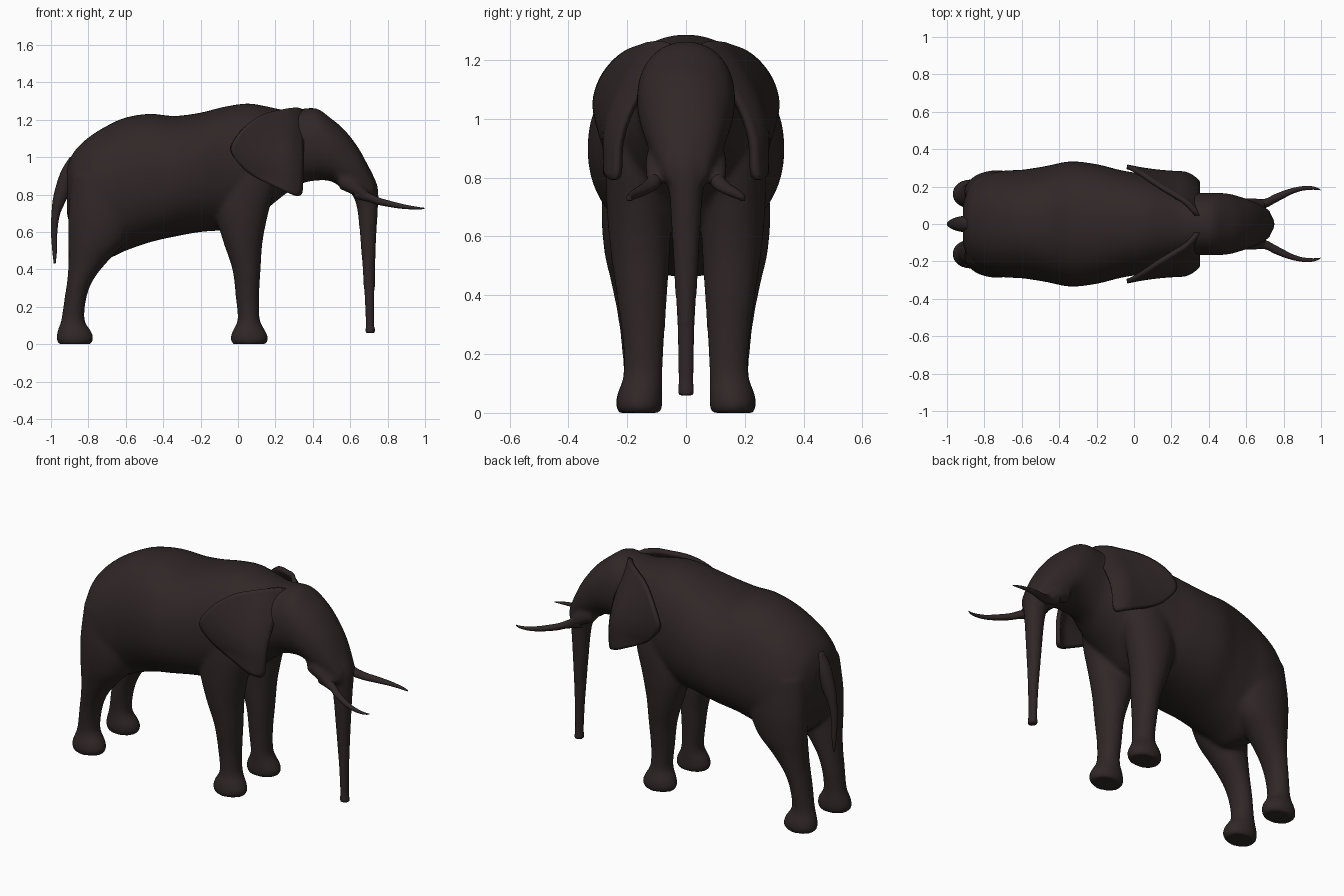
import bpy, bmesh, math

hide = bpy.data.materials.new("dark brown hide")
hide.diffuse_color = (0.030, 0.020, 0.020, 1)


def spline(p0, p1, p2, p3, t):
    """Catmull-Rom blend of two neighbouring rows"""
    return [0.5 * (2 * b + (c - a) * t + (2 * a - 5 * b + 4 * c - d) * t * t
                   + (3 * b - a - 3 * c + d) * t ** 3)
            for a, b, c, d in zip(p0, p1, p2, p3)]


def refine(rows, steps=4):
    out = []
    n = len(rows)
    for i in range(n - 1):
        q = [rows[max(0, min(n - 1, i + k))] for k in (-1, 0, 1, 2)]
        out += [spline(*q, s / steps) for s in range(steps)]
    return out + [list(rows[-1])]


def loft(bm, axis, rows, side=1, power=2.0, seg=32):
    """Skin oval sections. Axis z rows: z,x0,x1,y0,y1. Axis x rows: x,z0,z1,y0,y1"""
    rings = []
    for t, a0, a1, b0, b1 in refine(rows):
        ring = []
        for k in range(seg):
            ang = 2 * math.pi * k / seg
            c, s = math.cos(ang), math.sin(ang)
            u = math.copysign(abs(c) ** (2 / power), c)
            v = math.copysign(abs(s) ** (2 / power), s)
            a = (a0 + a1) / 2 + (a1 - a0) / 2 * u
            b = ((b0 + b1) / 2 + (b1 - b0) / 2 * v) * side
            ring.append(bm.verts.new((a, b, t) if axis == 'z' else (t, b, a)))
        rings.append(ring)
    for r0, r1 in zip(rings, rings[1:]):
        for k in range(seg):
            j = (k + 1) % seg
            bm.faces.new((r0[k], r0[j], r1[j], r1[k]))
    bm.faces.new(rings[0])
    bm.faces.new(rings[-1])


def finish(bm, name):
    bmesh.ops.recalc_face_normals(bm, faces=bm.faces)
    me = bpy.data.meshes.new(name)
    bm.to_mesh(me)
    bm.free()
    me.materials.append(hide)
    for p in me.polygons:
        p.use_smooth = True
    ob = bpy.data.objects.new(name, me)
    bpy.context.collection.objects.link(ob)
    return ob


def centred(rows):
    return [(t, a, b, -w, w) for t, a, b, w in rows]


# body, neck and head: x, bottom, top, half width
torso = centred([
    (-.915, .70, .94, .10), (-.88, .58, 1.025, .20), (-.80, .50, 1.105, .26),
    (-.70, .46, 1.168, .285), (-.60, .50, 1.212, .29), (-.47, .545, 1.232, .31),
    (-.34, .575, 1.22, .335), (-.20, .60, 1.238, .32), (-.08, .61, 1.268, .29),
    (.05, .64, 1.287, .265), (.15, .72, 1.272, .235), (.25, .80, 1.252, .20),
    (.33, .855, 1.257, .168), (.42, .875, 1.26, .167), (.50, .87, 1.205, .163),
    (.57, .825, 1.145, .145), (.64, .80, 1.055, .12), (.69, .77, .965, .095),
    (.73, .76, .875, .07)])
# trunk: z, back, front, half width
trunk = centred([
    (.95, .50, .70, .09), (.86, .56, .742, .085), (.79, .615, .752, .065),
    (.70, .64, .747, .054), (.50, .658, .737, .043), (.30, .672, .732, .031),
    (.12, .682, .73, .027), (.08, .68, .733, .030), (.058, .677, .736, .031)])
front_leg = [
    (.0, -.03, .15, .085, .23), (.03, -.04, .162, .08, .238),
    (.07, -.03, .147, .08, .231), (.13, -.002, .117, .08, .213),
    (.25, -.012, .113, .074, .216), (.40, -.03, .121, .064, .236),
    (.55, -.08, .132, .055, .257), (.70, -.12, .162, .05, .27),
    (.85, -.12, .20, .05, .27), (1.0, -.10, .20, .06, .25)]
hind_leg = [
    (.0, -.96, -.785, .09, .23), (.03, -.972, -.773, .083, .24),
    (.07, -.965, -.785, .083, .232), (.13, -.945, -.82, .088, .213),
    (.25, -.927, -.81, .08, .222), (.35, -.912, -.77, .073, .236),
    (.45, -.907, -.69, .066, .256), (.55, -.907, -.60, .06, .278),
    (.70, -.907, -.55, .05, .287), (.90, -.89, -.55, .05, .265)]
# sheath of skin around the tusk root: x, bottom, top, y range
tusk_sheath = [
    (.54, .83, .93, .05, .13), (.62, .795, .89, .06, .14),
    (.68, .765, .83, .075, .135), (.705, .765, .81, .09, .13)]

bm = bmesh.new()
loft(bm, 'x', torso, power=2.15, seg=48)
loft(bm, 'z', trunk)
for side in (1, -1):
    loft(bm, 'z', front_leg, side)
    loft(bm, 'z', hind_leg, side)
    loft(bm, 'x', tusk_sheath, side)
body = finish(bm, "body")
# fuse the overlapping forms into one skin
mod = body.modifiers.new("fuse", 'REMESH')
mod.mode = 'VOXEL'
mod.voxel_size = 0.012
mod.use_smooth_shade = True
mod = body.modifiers.new("soften", 'SMOOTH')
mod.factor = 0.5
mod.iterations = 8

# tail
bm = bmesh.new()
loft(bm, 'z', centred([
    (1.0, -.90, -.85, .03), (.92, -.948, -.87, .043), (.80, -.985, -.905, .035),
    (.70, -.997, -.95, .023), (.60, -1.0, -.966, .017), (.50, -.993, -.968, .013),
    (.43, -.985, -.975, .005)]), seg=20)
finish(bm, "tail")

# tusks
tusk = [
    (.62, .78, .85, .07, .13), (.70, .76, .81, .085, .135),
    (.75, .745, .785, .11, .158), (.80, .735, .77, .137, .178),
    (.85, .727, .757, .162, .193), (.90, .722, .745, .178, .202),
    (.95, .72, .736, .183, .202), (.98, .721, .731, .182, .194),
    (.997, .724, .729, .18, .185)]
for side, label in ((1, "left"), (-1, "right")):
    bm = bmesh.new()
    loft(bm, 'x', tusk, side, seg=20)
    finish(bm, label + "_tusk")

# ears: side outline as x, z, bent outward by a rule
outline = [(.34, 1.25), (.20, 1.243), (.10, 1.21), (.01, 1.135), (-.038, 1.04),
           (.02, .95), (.10, .89), (.20, .84), (.28, .805), (.332, .80),
           (.342, .90), (.345, 1.08)]


def ear_y(x, z):
    t = max(0, min(1, (1.25 - z) / 0.35))
    curl = max(0, (x - 0.25) / 0.1)
    return (0.105 + 0.165 * math.sin(math.pi / 2 * t)
            + (0.3 - x) * 0.5 * (1 - t) - 0.055 * curl ** 2)


n = len(outline)
edge = []
for i in range(n):
    q = [outline[(i + k) % n] for k in (-1, 0, 1, 2)]
    edge += [spline(*q, s / 5) for s in range(5)]
cx, cz = 0.17, 1.03
for side, label in ((1, "left"), (-1, "right")):
    bm = bmesh.new()
    rings = []
    for s in range(1, 11):
        ring = []
        for x, z in edge:
            px, pz = cx + (x - cx) * s / 10, cz + (z - cz) * s / 10
            ring.append(bm.verts.new((px, side * ear_y(px, pz), pz)))
        rings.append(ring)
    m = len(edge)
    bm.faces.new(rings[0])
    for r0, r1 in zip(rings, rings[1:]):
        for k in range(m):
            j = (k + 1) % m
            bm.faces.new((r0[k], r0[j], r1[j], r1[k]))
    ear = finish(bm, label + "_ear")
    mod = ear.modifiers.new("thickness", 'SOLIDIFY')
    mod.thickness = 0.024
    mod.offset = 0
